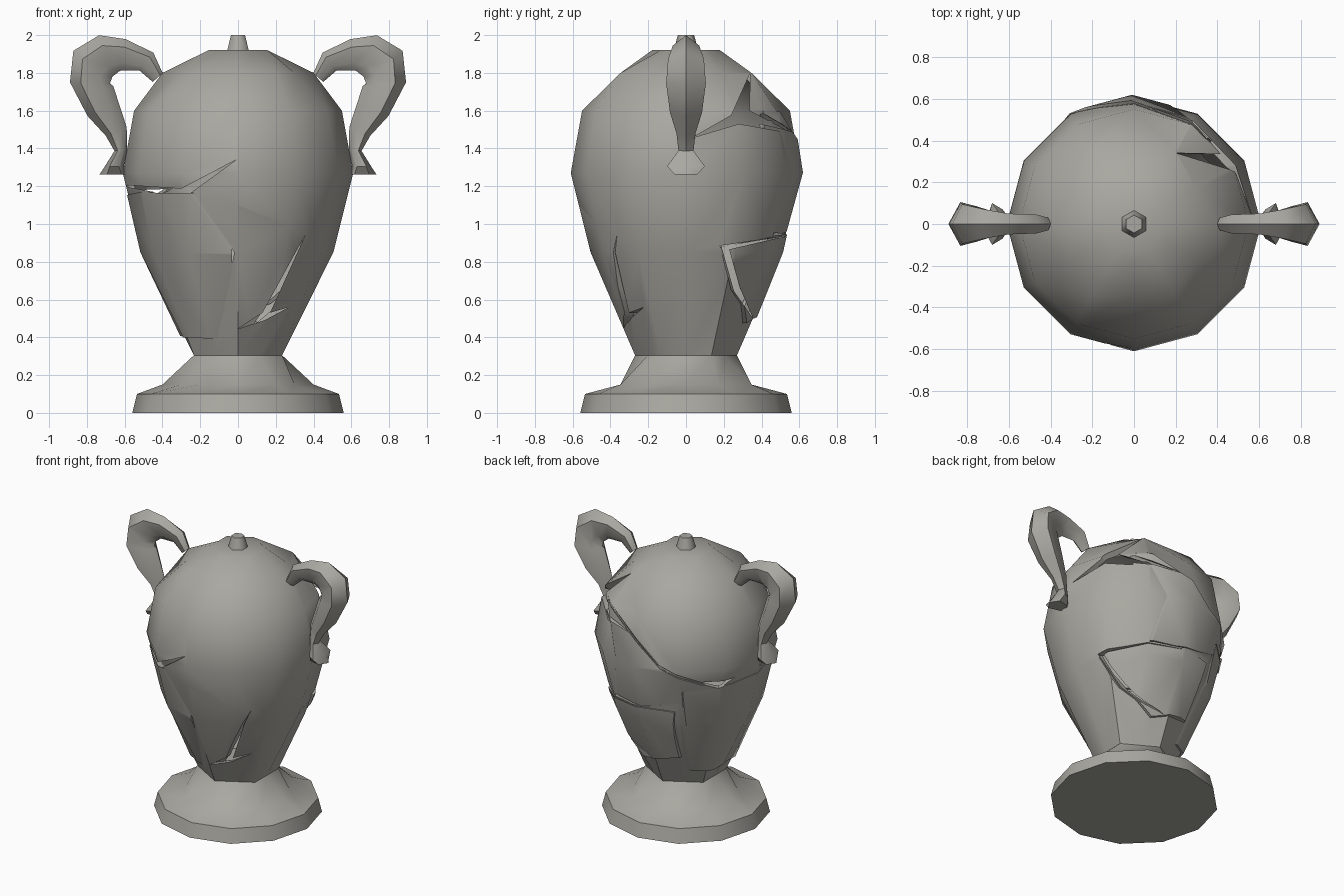
import bpy, bmesh, math
from mathutils import Vector, Matrix

if "Cube" in bpy.data.objects:
    bpy.data.objects.remove(bpy.data.objects["Cube"])

stone = bpy.data.materials.new("grey stone")
stone.diffuse_color = (0.40, 0.39, 0.355, 1)
stone.use_nodes = True
stone.node_tree.nodes["Principled BSDF"].inputs["Base Color"].default_value = stone.diffuse_color


def finish(bm, name):
    bmesh.ops.recalc_face_normals(bm, faces=bm.faces)
    me = bpy.data.meshes.new(name)
    bm.to_mesh(me)
    bm.free()
    ob = bpy.data.objects.new(name, me)
    bpy.context.collection.objects.link(ob)
    me.materials.append(stone)
    return ob


def smooth(ob, angle=38):
    bpy.ops.object.select_all(action='DESELECT')
    ob.select_set(True)
    bpy.context.view_layer.objects.active = ob
    bpy.ops.object.shade_smooth_by_angle(angle=math.radians(angle))


def loft(bm, rings):
    """Skin closed rings of points and cap both ends."""
    vs = [[bm.verts.new(p) for p in r] for r in rings]
    n = len(vs[0])
    for a, b in zip(vs, vs[1:]):
        for i in range(n):
            bm.faces.new((a[i], a[(i + 1) % n], b[(i + 1) % n], b[i]))
    bm.faces.new(vs[0])
    bm.faces.new(vs[-1])


def ring(z, r, kind=0):
    """kind 0: 12 sides, 1: hexagon pointing along x, 2: hexagon pointing along y."""
    pts = []
    for i in range(12):
        flat = kind and (i + kind) % 2 == 0
        rr = r * math.cos(math.pi / 6) if flat else r
        a = i * math.pi / 6
        pts.append((rr * math.cos(a), rr * math.sin(a), z))
    return pts


def prism(poly, deg):
    """Cutter reaching outward from the axis in direction deg; poly is (across, height)."""
    a = math.radians(deg)
    out = Vector((math.cos(a), math.sin(a), 0))
    side = Vector((-math.sin(a), math.cos(a), 0))
    bm = bmesh.new()
    loft(bm, [[out * d + side * u + Vector((0, 0, z)) for u, z in poly] for d in (0.02, 1)])
    return finish(bm, "cutter"), out, side


def boolean(ob, cutter, op):
    m = ob.modifiers.new("cut", 'BOOLEAN')
    m.operation, m.solver, m.object = op, 'EXACT', cutter
    dg = bpy.context.evaluated_depsgraph_get()
    me = bpy.data.meshes.new_from_object(ob.evaluated_get(dg))
    ob.modifiers.clear()
    ob.data = me


# Foot with a spreading slab
bm = bmesh.new()
loft(bm, [ring(0, .56), ring(.1, .535), ring(.15, .4, 1), ring(.305, .27, 2)])
smooth(finish(bm, "foot"))

# Hollow body
bm = bmesh.new()
loft(bm, [ring(.305, .27, 2), ring(.85, .505), ring(1.27, .61), ring(1.6, .55),
          ring(1.8, .4, 1), ring(1.92, .18, 2)])
body = finish(bm, "body")
bm = bmesh.new()
loft(bm, [ring(.34, .24, 2), ring(.85, .465), ring(1.27, .57), ring(1.58, .515),
          ring(1.765, .37, 1), ring(1.88, .15, 2)])
hollow = finish(bm, "cutter")
boolean(body, hollow, 'DIFFERENCE')
bpy.data.objects.remove(hollow)

# Open cracks: direction and outline
cracks = [
    (-90, [(-.66, 1.21), (-.3, 1.187), (-.01, 1.34), (-.25, 1.165), (-.42, 1.165)]),
    (-90, [(.36, .95), (.17, .53), (.27, .56), (.14, .49), (0, .445), (.13, .53)]),
    (0, [(.18, .885), (.55, .94), (.22, .87), (.27, .67), (.34, .5), (.24, .65)]),
    (0, [(.03, 1.455), (.24, 1.575), (.34, 1.8), (.335, 1.6), (.56, 1.48), (.28, 1.53)]),
    (135, [(-.55, 1.63), (-.27, 1.305), (0, 1.185), (.24, 1.18), (.12, 1.13), (-.27, 1.29)]),
]
for deg, poly in cracks:
    c, _, _ = prism(poly, deg)
    boolean(body, c, 'DIFFERENCE')
    bpy.data.objects.remove(c)

# Loose fragments: name, direction, outline, outward shift, tilt in degrees
fragments = [
    ("left_fragment", 180, [(-.48, 1.12), (.28, 1.17), (.52, 1.165), (.5, .85), (.25, .4),
                            (-.22, .42), (-.4, .8)], .012, -1),
    ("front_fragment", -90, [(-.26, 1.16), (0, 1.1), (.36, .95), (.14, .53), (0, .45),
                             (-.22, .42)], .003, .5),
    ("back_fragment", 75, [(-.4, .88), (-.1, .94), (.35, .95), (.25, .55), (-.03, .48),
                           (-.25, .66)], .012, -1.5),
    ("back_band_fragment", 135, [(-.55, 1.6), (-.27, 1.29), (0, 1.17), (.2, 1.14),
                                 (-.27, .98), (-.5, .92)], .01, 2),
]
for name, deg, poly, shift, tilt in fragments:
    c, out, side = prism(poly, deg)
    piece = bpy.data.objects.new(name, body.data.copy())
    bpy.context.collection.objects.link(piece)
    boolean(piece, c, 'INTERSECT')
    boolean(body, c, 'DIFFERENCE')
    bpy.data.objects.remove(c)
    pivot = out * .5 + Vector((0, 0, sum(p[1] for p in poly) / len(poly)))
    piece.data.transform(Matrix.Translation(pivot + out * shift)
                         @ Matrix.Rotation(math.radians(tilt), 4, side)
                         @ Matrix.Translation(-pivot))
    smooth(piece)
smooth(body)

# Knob on the lid
bm = bmesh.new()
bmesh.ops.create_cone(bm, cap_ends=True, segments=6, radius1=.068, radius2=.043, depth=.09,
                      matrix=Matrix.Translation((0, 0, 1.955)))
smooth(finish(bm, "lid_knob"), 65)

# Scrolled handles: x, z, outward direction in degrees, half width, half depth
stations = [(.425, 1.775, 140, .035, .03), (.485, 1.86, 128, .06, .045),
            (.61, 1.895, 100, .085, .05), (.70, 1.89, 72, .115, .07),
            (.775, 1.83, 42, .13, .095), (.775, 1.74, 5, .115, .105),
            (.715, 1.61, -25, .09, .085), (.645, 1.49, -22, .06, .05),
            (.62, 1.39, -5, .034, .04), (.655, 1.305, 0, .05, .1),
            (.655, 1.262, 0, .078, .06)]
for sx, name in ((1, "right_handle"), (-1, "left_handle")):
    bm = bmesh.new()
    rings = []
    for x, z, deg, w, d in stations:
        a = math.radians(deg)
        section = [(w, 0), (w * .5, d), (-w * .5, d * .7), (-w, 0),
                   (-w * .5, -d * .7), (w * .5, -d)]
        rings.append([(sx * (x + u * math.cos(a)), v, z + u * math.sin(a)) for u, v in section])
    loft(bm, rings)
    smooth(finish(bm, name), 50)
